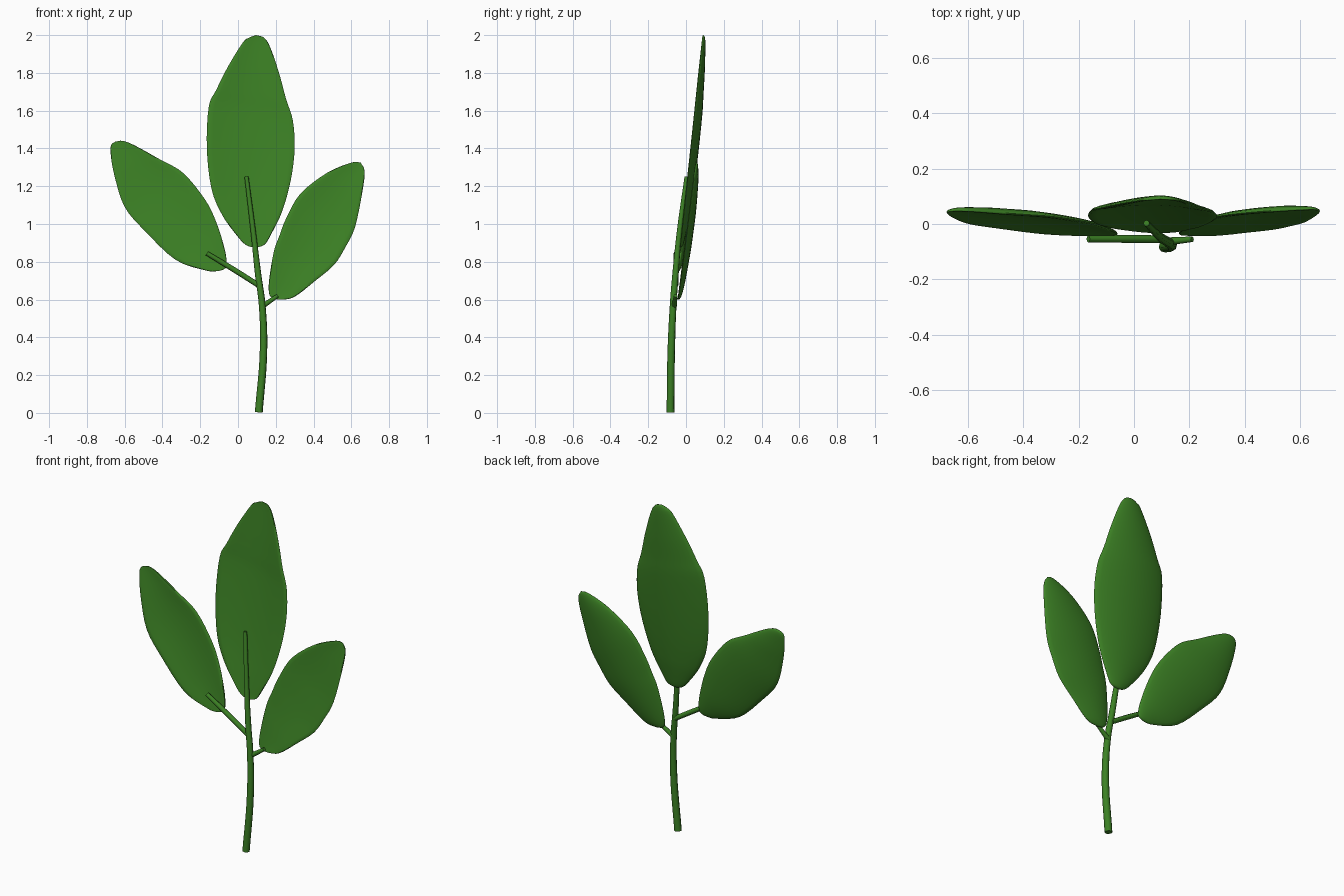
import bpy, bmesh, math
from mathutils import Vector

if "Cube" in bpy.data.objects:
    bpy.data.objects.remove(bpy.data.objects["Cube"])

green = bpy.data.materials.new("leaf_green")
green.diffuse_color = (0.045, 0.22, 0.018, 1)
green.use_nodes = True
green.node_tree.nodes["Principled BSDF"].inputs["Base Color"].default_value = green.diffuse_color


def finish(name, mesh):
    obj = bpy.data.objects.new(name, mesh)
    bpy.context.collection.objects.link(obj)
    mesh.materials.clear()
    mesh.materials.append(green)
    bpy.ops.object.select_all(action='DESELECT')
    obj.select_set(True)
    bpy.context.view_layer.objects.active = obj
    bpy.ops.object.shade_smooth_by_angle(angle=math.radians(50))
    return obj


def tube(name, points):
    """Tapered round stalk through (x, y, z, radius) points."""
    cu = bpy.data.curves.new(name, 'CURVE')
    cu.dimensions = '3D'
    cu.bevel_depth, cu.bevel_resolution = 1.0, 2
    cu.use_fill_caps = True
    cu.resolution_u = 6
    sp = cu.splines.new('BEZIER')
    sp.bezier_points.add(len(points) - 1)
    for bp, (x, y, z, r) in zip(sp.bezier_points, points):
        bp.co, bp.radius = (x, y, z), r
        bp.handle_left_type = bp.handle_right_type = 'AUTO'
    helper = bpy.data.objects.new(name + "_curve", cu)
    bpy.context.collection.objects.link(helper)
    bpy.context.view_layer.update()
    deps = bpy.context.evaluated_depsgraph_get()
    mesh = bpy.data.meshes.new_from_object(helper.evaluated_get(deps))
    bpy.data.objects.remove(helper)
    return finish(name, mesh)


def smooth_path(pts, n=4):
    """Catmull-Rom resampling of a 2D path."""
    p = [Vector(q) for q in pts]
    p = [p[0] * 2 - p[1]] + p + [p[-1] * 2 - p[-2]]
    out = []
    for a, b, c, d in zip(p, p[1:], p[2:], p[3:]):
        for i in range(n):
            t = i / n
            out.append(0.5 * (2 * b + (c - a) * t + (2 * a - 5 * b + 4 * c - d) * t * t
                              + (3 * b - a - 3 * c + d) * t ** 3))
    return out + [p[-2]]


def leaf(name, base, edge_a, edge_b, tip, y0, slope, cup, half=0.012, sides=24):
    """Thin cupped blade lofted between two (x, z) edges, leaning back with height."""
    ea = smooth_path([base] + edge_a + [tip])
    eb = smooth_path([base] + edge_b + [tip])
    widest = max((b - a).length for a, b in zip(ea, eb))
    bm = bmesh.new()
    rings = []
    for a, b in zip(ea, eb):
        w = (b - a).length / widest
        ring = []
        for k in range(sides):
            ang = 2 * math.pi * k / sides
            v, s = math.cos(ang), math.sin(ang)
            q = (a + b) / 2 + (b - a) / 2 * v
            thick = half * min(1, 1.6 * w) ** 0.5 * math.copysign(abs(s) ** 0.6, s)
            y = y0 + slope * (q.y - base[1]) + cup * w * (1 - v * v) + thick
            ring.append(bm.verts.new((q.x, y, q.y)))
        rings.append(ring)
    for r, t in zip(rings, rings[1:]):
        for k in range(sides):
            j = (k + 1) % sides
            bm.faces.new((r[k], r[j], t[j], t[k]))
    bmesh.ops.remove_doubles(bm, verts=bm.verts, dist=0.0005)
    bmesh.ops.recalc_face_normals(bm, faces=bm.faces)
    mesh = bpy.data.meshes.new(name)
    bm.to_mesh(mesh)
    bm.free()
    return finish(name, mesh)


# Stalks
tube("main_stem", [(0.11, -0.082, 0.003, 0.021), (0.135, -0.078, 0.33, 0.020),
                   (0.128, -0.068, 0.57, 0.018), (0.107, -0.056, 0.73, 0.017),
                   (0.082, -0.036, 0.95, 0.014), (0.045, 0.003, 1.25, 0.011)])
tube("left_stalk", [(0.11, -0.055, 0.675, 0.014), (-0.02, -0.054, 0.757, 0.014),
                    (-0.165, -0.054, 0.845, 0.012)])
tube("right_stalk", [(0.13, -0.062, 0.565, 0.014), (0.21, -0.055, 0.62, 0.010)])

# Leaves
leaf("centre_leaf", (0.09, 0.875),
     [(0.04, 0.89), (-0.015, 0.95), (-0.085, 1.05), (-0.14, 1.185), (-0.165, 1.40),
      (-0.155, 1.62), (-0.115, 1.71), (-0.055, 1.83), (0.025, 1.96), (0.06, 1.987)],
     [(0.14, 0.89), (0.175, 0.945), (0.235, 1.07), (0.28, 1.235), (0.30, 1.40),
      (0.29, 1.55), (0.255, 1.66), (0.22, 1.79), (0.175, 1.925), (0.14, 1.985)],
     (0.095, 2.0), -0.03, 0.107, 0.03)
leaf("left_leaf", (-0.08, 0.757),
     [(-0.115, 0.75), (-0.175, 0.755), (-0.33, 0.81), (-0.49, 0.96), (-0.60, 1.09),
      (-0.655, 1.26), (-0.675, 1.38), (-0.67, 1.42)],
     [(-0.06, 0.78), (-0.07, 0.865), (-0.115, 1.01), (-0.175, 1.13), (-0.29, 1.27),
      (-0.41, 1.34), (-0.545, 1.415), (-0.61, 1.44)],
     (-0.65, 1.436), -0.04, 0.13, 0.022)
leaf("right_leaf", (0.185, 0.605),
     [(0.23, 0.60), (0.30, 0.615), (0.41, 0.70), (0.51, 0.785), (0.57, 0.88),
      (0.62, 0.985), (0.66, 1.18), (0.67, 1.28)],
     [(0.165, 0.63), (0.165, 0.705), (0.19, 0.855), (0.22, 0.94), (0.255, 1.03),
      (0.33, 1.16), (0.47, 1.27), (0.60, 1.325)],
     (0.65, 1.325), -0.04, 0.13, 0.022)
